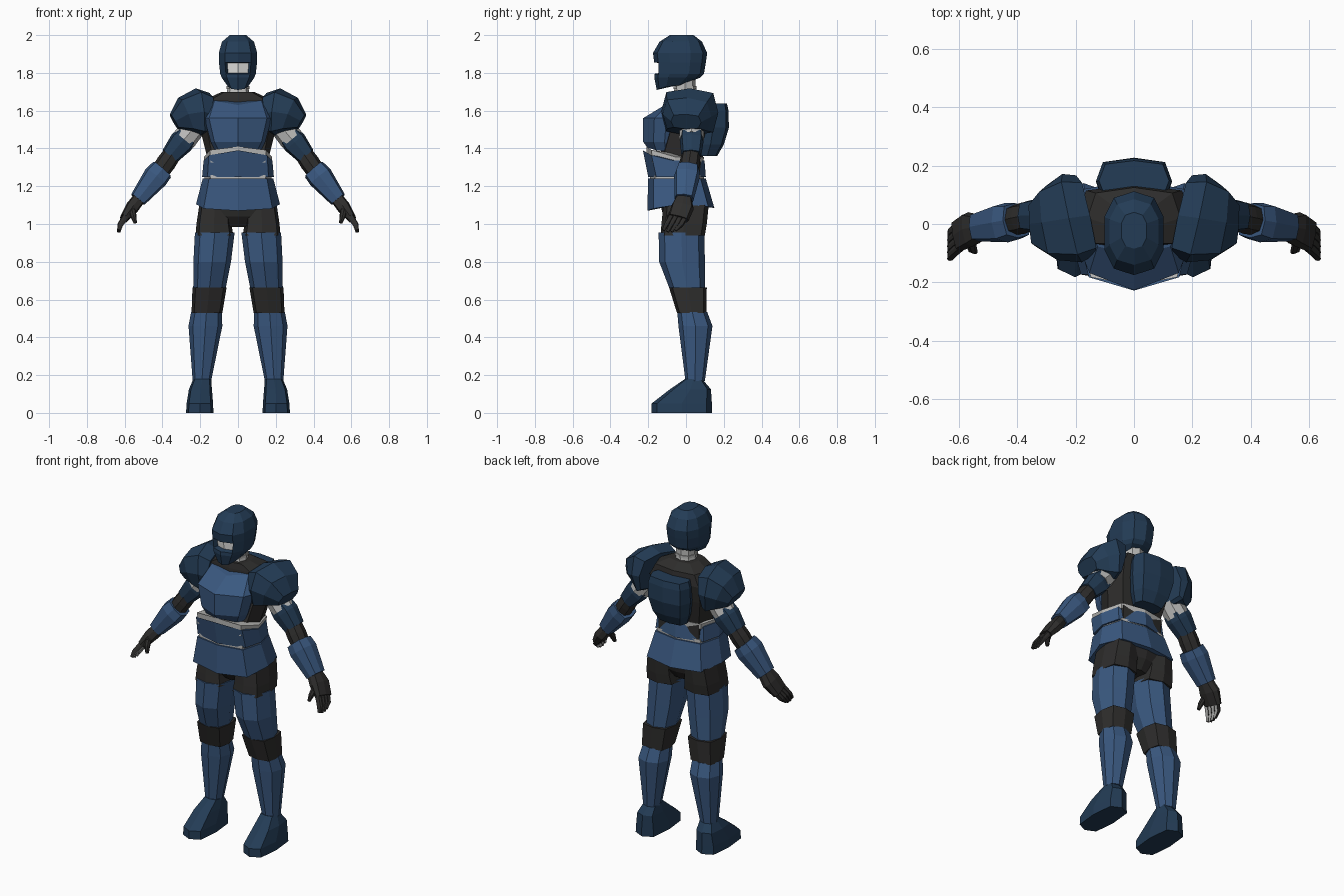
import bpy, bmesh, math
from mathutils import Vector

if "Cube" in bpy.data.objects:
    bpy.data.objects.remove(bpy.data.objects["Cube"])


def material(name, rgb):
    m = bpy.data.materials.new(name)
    m.diffuse_color = (*rgb, 1)
    m.use_nodes = True
    m.node_tree.nodes["Principled BSDF"].inputs["Base Color"].default_value = m.diffuse_color
    return m


BLUE = material("plate blue", (0.042, 0.098, 0.215))
NAVY = material("dark navy", (0.017, 0.045, 0.092))
DARK = material("charcoal fabric", (0.027, 0.026, 0.025))
PALE = material("pale grey", (0.50, 0.50, 0.49))
WHITE = material("visor white", (0.72, 0.72, 0.70))


def octagon(sx, sy):
    """Unit octagon with points on the axes; sx, sy place the corners."""
    return [(1, 0), (sx, sy), (0, 1), (-sx, sy), (-1, 0), (-sx, -sy), (0, -1), (sx, -sy)]


def rounded(n, e):
    pts = []
    for i in range(n):
        a = -math.pi / 2 + 2 * math.pi * i / n
        c, s = math.cos(a), math.sin(a)
        pts.append((math.copysign(abs(c) ** e, c), math.copysign(abs(s) ** e, s)))
    return pts


BOX, ROUND, RIDGE = octagon(.82, .82), octagon(.74, .74), octagon(.86, .52)


def skin(name, rings, mat, side=1):
    """Join rings of points into a capped flat-faced solid."""
    bm = bmesh.new()
    vs = [[bm.verts.new((p[0] * side, p[1], p[2])) for p in r] for r in rings]
    n = len(rings[0])
    for a, b in zip(vs, vs[1:]):
        for i in range(n):
            j = (i + 1) % n
            bm.faces.new((a[i], a[j], b[j], b[i]))
    bm.faces.new(vs[0][::-1])
    bm.faces.new(vs[-1])
    bmesh.ops.recalc_face_normals(bm, faces=bm.faces)
    me = bpy.data.meshes.new(name)
    bm.to_mesh(me)
    bm.free()
    me.materials.append(mat)
    ob = bpy.data.objects.new(name, me)
    bpy.context.collection.objects.link(ob)
    return ob


def loft(name, rings, mat, shape=BOX, side=1):
    """Rings (x0, x1, y0, y1, z, front lift, back lift) stacked upward."""
    out = []
    for x0, x1, y0, y1, z, *lift in rings:
        f, b = lift or (0, 0)
        out.append([((x0 + x1) / 2 + u * (x1 - x0) / 2, (y0 + y1) / 2 + v * (y1 - y0) / 2,
                     z + f * max(0, -v) ** 2 + b * max(0, v) ** 2) for u, v in shape])
    return skin(name, out, mat, side)


def body(name, rings, mat, shape=BOX):
    return loft(name, [(-r[0], *r) for r in rings], mat, shape)


def limb(name, rings, mat, shape=ROUND, side=1):
    """Rings (x, y, z, half height, half width) across a bent path."""
    ps = [Vector(r[:3]) for r in rings]
    out = []
    for i, (p, r) in enumerate(zip(ps, rings)):
        d = (ps[min(i + 1, len(ps) - 1)] - ps[max(i - 1, 0)]).normalized()
        v = Vector((0, 1, 0))
        v = (v - d * v.dot(d)).normalized()
        u = v.cross(d)
        out.append([p + u * a * r[3] + v * b * r[4] for a, b in shape])
    return skin(name, out, mat, side)


# Helmet with a recessed visor opening
helmet = body("helmet", [
    (.055, -.155, .01, 1.73, -.02, .02), (.09, -.168, .075, 1.775), (.098, -.166, .095, 1.795),
    (.105, -.168, .105, 1.855), (.106, -.175, .112, 1.905),
    (.088, -.14, .085, 1.965), (.045, -.085, .04, 2.0)], NAVY, rounded(10, .8))
helmet.data.materials.append(WHITE)
bm = bmesh.new()
bm.from_mesh(helmet.data)
front = [f for f in bm.faces if 1.80 < f.calc_center_median().z < 1.85 and f.calc_center_median().y < -.13]
for f in front:
    f.material_index = 1
rim = bmesh.ops.inset_region(bm, faces=front, thickness=.004, depth=-.03)
for f in rim["faces"]:
    f.material_index = 0
bm.to_mesh(helmet.data)
bm.free()

# Neck and collar
body("neck", [(.068, -.075, .06, 1.66), (.055, -.06, .05, 1.72), (.055, -.06, .05, 1.79)], PALE, ROUND)
body("neck_band", [(.06, -.066, .056, 1.715), (.06, -.066, .056, 1.73)], PALE, ROUND)

# Fabric torso and pelvis
body("undersuit", [(.165, -.14, .09, 1.22), (.165, -.14, .09, 1.36), (.20, -.10, .12, 1.50),
                   (.20, -.09, .135, 1.60), (.16, -.085, .125, 1.665), (.085, -.08, .075, 1.70)], DARK)
body("pelvis", [(.06, -.08, .06, .985), (.15, -.12, .10, 1.04), (.20, -.14, .125, 1.12)], DARK)

# Torso armour
body("chest_plate", [(.12, -.205, -.01, 1.385, .02, 0), (.145, -.227, 0, 1.435),
                     (.178, -.227, .02, 1.56), (.145, -.11, .03, 1.66, -.03, 0)], BLUE, RIDGE)
body("waist_trim", [(.178, -.205, .092, 1.325), (.18, -.21, .095, 1.355, .055, 0)], PALE)
body("waist_plate", [(.19, -.20, .105, 1.25), (.182, -.228, .098, 1.335, .055, 0)], BLUE, octagon(.85, .72))
body("belt_trim", [(.178, -.19, .095, 1.23), (.178, -.19, .095, 1.26)], PALE)
body("hip_skirt", [(.222, -.205, .15, 1.105, -.035, -.02), (.187, -.20, .105, 1.24)], BLUE)

# Backpack
body("backpack", [(.085, .06, .165, 1.36), (.112, .06, .20, 1.42), (.13, .06, .227, 1.51),
                  (.13, .07, .225, 1.60), (.12, .08, .217, 1.637)], NAVY)

for side, tag in ((1, "left"), (-1, "right")):
    # Legs
    loft(tag + "_hip", [(.025, .225, -.135, .10, .94), (.035, .22, -.13, .11, 1.0),
                        (.04, .205, -.12, .12, 1.10)], DARK, BOX, side)
    loft(tag + "_thigh", [(.065, .237, -.088, .10, .66), (.037, .236, -.142, .10, .80),
                          (.018, .228, -.145, .097, .955)], BLUE, ROUND, side)
    loft(tag + "_knee", [(.083, .246, -.048, .108, .53), (.06, .241, -.09, .11, .665)], DARK, BOX, side)
    loft(tag + "_shin", [(.142, .24, -.003, .10, .17), (.083, .262, -.04, .14, .46),
                         (.086, .248, -.046, .112, .535)], BLUE, ROUND, side)
    loft(tag + "_boot", [(.13, .275, -.182, .138, 0), (.132, .272, -.182, .137, .05),
                         (.138, .26, -.085, .132, .125), (.142, .236, -.005, .085, .18)], NAVY, BOX, side)

    # Shoulder and upper arm
    limb(tag + "_shoulder_guard", [(.168, .03, 1.585, .11, .14), (.212, .02, 1.592, .127, .155),
                                   (.28, .005, 1.575, .10, .13), (.338, 0, 1.542, .045, .08)], NAVY, BOX, side)
    limb(tag + "_arm_trim", [(.225, .03, 1.52, .06, .065), (.285, .03, 1.448, .066, .066)], PALE, ROUND, side)
    limb(tag + "_upper_arm", [(.27, .03, 1.465, .06, .06), (.30, .03, 1.432, .066, .062),
                              (.36, .028, 1.36, .05, .052)], NAVY, BOX, side)
    limb(tag + "_elbow", [(.345, .028, 1.375, .048, .05), (.38, .02, 1.325, .052, .054),
                          (.425, .01, 1.26, .048, .05)], DARK, ROUND, side)

    # Forearm
    limb(tag + "_forearm", [(.402, .012, 1.288, .062, .06), (.435, .005, 1.25, .068, .068),
                            (.53, -.01, 1.13, .045, .05)], BLUE, BOX, side)

    # Gloved hand with pale finger insides
    limb(tag + "_palm", [(.52, -.01, 1.14, .034, .04), (.56, -.018, 1.088, .036, .06),
                         (.602, -.04, 1.03, .024, .056)], DARK, BOX, side)
    for k in range(4):
        dy = .039 - .026 * k
        finger = limb(f"{tag}_finger_{k + 1}", [
            (.596, -.04 + dy, 1.038, .017, .013), (.624, -.065 + dy, .995, .015, .012),
            (.631, -.088 + dy * .8, .955 + abs(dy) * .3, .009, .008)], DARK, BOX, side)
        finger.data.materials.append(PALE)
        for f in finger.data.polygons:
            f.material_index = int(f.normal.x * side < -.6)
    limb(tag + "_thumb", [(.562, -.055, 1.08, .02, .02), (.553, -.085, 1.04, .016, .016),
                          (.544, -.095, 1.005, .009, .009)], DARK, ROUND, side)
